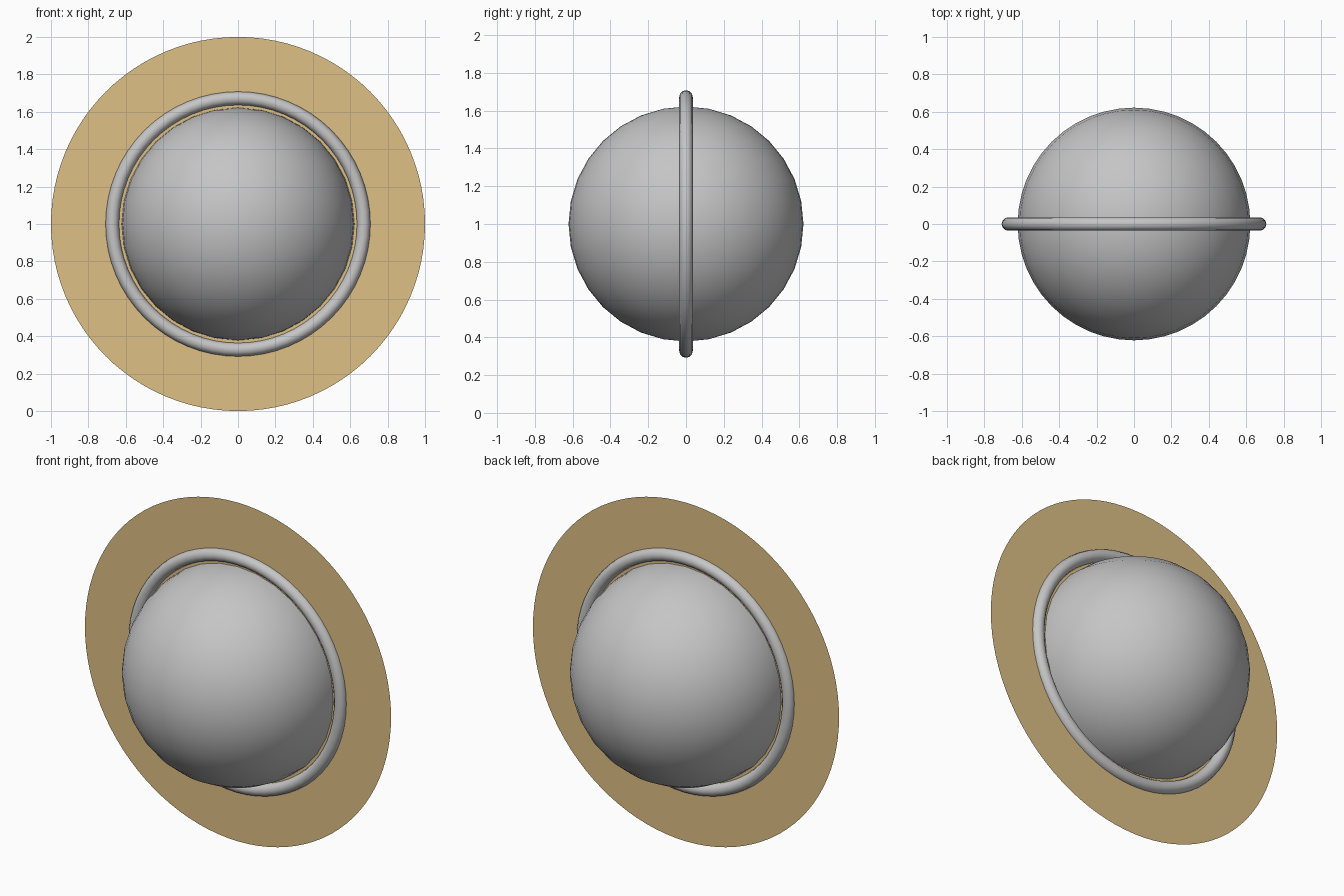
import bpy, bmesh, math

if "Cube" in bpy.data.objects:
    bpy.data.objects.remove(bpy.data.objects["Cube"])

CENTRE = (0, 0, 1)
UPRIGHT = (math.pi / 2, 0, 0)


def material(name, rgb):
    m = bpy.data.materials.new(name)
    m.diffuse_color = (*rgb, 1)
    m.use_nodes = True
    m.node_tree.nodes["Principled BSDF"].inputs["Base Color"].default_value = m.diffuse_color
    return m


def finish(name, mat, smooth=True):
    ob = bpy.context.object
    ob.name = name
    ob.data.materials.append(mat)
    if smooth:
        bpy.ops.object.shade_smooth_by_angle(angle=math.radians(50))
    return ob


grey = material("plain grey", (0.56, 0.56, 0.56))
gold = material("sandy gold", (0.73, 0.53, 0.24))

# Central ball
bpy.ops.mesh.primitive_uv_sphere_add(segments=48, ring_count=16, radius=0.622, location=CENTRE)
finish("planet_ball", grey)

# Round inner ring, standing upright around the ball
bpy.ops.mesh.primitive_torus_add(major_segments=64, minor_segments=12, major_radius=0.672,
                                 minor_radius=0.036, location=CENTRE, rotation=UPRIGHT)
finish("inner_ring", grey)

# Paper-thin flat outer ring, its inner edge hidden in the ball
bpy.ops.mesh.primitive_circle_add(vertices=96, radius=1.0, location=CENTRE, rotation=UPRIGHT)
disc = finish("flat_ring", gold, smooth=False)
bm = bmesh.new()
bm.from_mesh(disc.data)
rim = bm.edges[:]
inner = bmesh.ops.extrude_edge_only(bm, edges=rim)["geom"]
for v in [g for g in inner if isinstance(g, bmesh.types.BMVert)]:
    v.co *= 0.58
bmesh.ops.recalc_face_normals(bm, faces=bm.faces)
bm.to_mesh(disc.data)
bm.free()
